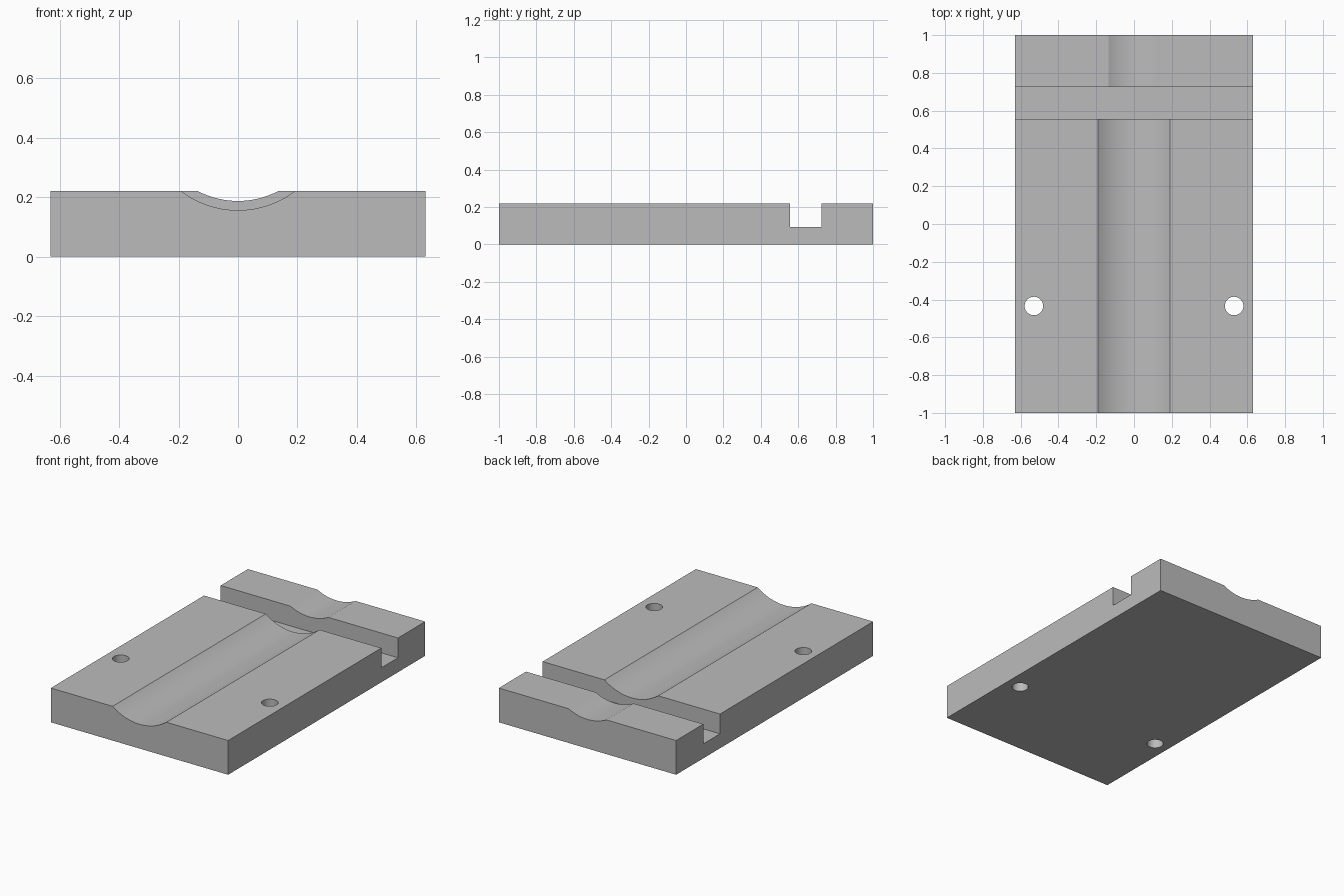
import bpy
import math

cube = bpy.data.objects.get("Cube")
if cube:
    bpy.data.objects.remove(cube, do_unlink=True)

HALF_W, HEIGHT = 0.63, 0.22
SLOT_FRONT, SLOT_BACK, SLOT_FLOOR = 0.555, 0.724, 0.093

grey = bpy.data.materials.new("plain grey")
grey.use_nodes = True
grey.diffuse_color = (0.5, 0.5, 0.5, 1)
grey.node_tree.nodes["Principled BSDF"].inputs["Base Color"].default_value = (0.5, 0.5, 0.5, 1)


def finish(obj, name):
    obj.name = name
    obj.data.materials.clear()
    obj.data.materials.append(grey)
    return obj


def box(name, x, y0, y1, z0, z1):
    bpy.ops.mesh.primitive_cube_add(size=1, location=(0, (y0 + y1) / 2, (z0 + z1) / 2))
    obj = bpy.context.object
    obj.scale = (2 * x, y1 - y0, z1 - z0)
    bpy.ops.object.transform_apply(location=True, rotation=False, scale=True)
    return finish(obj, name)


def cylinder(name, radius, depth, location, along_y=False, sides=48):
    bpy.ops.mesh.primitive_cylinder_add(
        vertices=sides, radius=radius, depth=depth, location=location,
        rotation=(math.pi / 2 if along_y else 0, 0, 0))
    return finish(bpy.context.object, name)


def groove(name, half_width, depth, y0, y1):
    # circular channel of the given width and depth, cut in the top face
    radius = (half_width ** 2 + depth ** 2) / (2 * depth)
    return cylinder(name, radius, y1 - y0,
                    (0, (y0 + y1) / 2, HEIGHT - depth + radius), True, 192)


def cut(obj, cutter):
    mod = obj.modifiers.new("cut", 'BOOLEAN')
    mod.operation = 'DIFFERENCE'
    mod.solver = 'EXACT'
    mod.object = cutter
    bpy.context.view_layer.objects.active = obj
    bpy.ops.object.modifier_apply(modifier=mod.name)
    bpy.data.objects.remove(cutter, do_unlink=True)


# Base block with a cross slot, two channel widths and two through holes
block = box("grooved_base_block", HALF_W, -1, 1, 0, HEIGHT)
cut(block, box("slot_cutter", HALF_W + 0.1, SLOT_FRONT, SLOT_BACK, SLOT_FLOOR, 0.5))
middle = (SLOT_FRONT + SLOT_BACK) / 2
cut(block, groove("wide_channel_cutter", 0.191, 0.064, -1.1, middle))
cut(block, groove("narrow_channel_cutter", 0.135, 0.033, middle, 1.1))
for side in (-1, 1):
    cut(block, cylinder("hole_cutter", 0.049, 1, (side * 0.53, -0.434, 0.1)))

# Smooth channels and holes, sharp block edges
bpy.ops.object.select_all(action='DESELECT')
block.select_set(True)
bpy.context.view_layer.objects.active = block
bpy.ops.object.shade_smooth_by_angle(angle=math.radians(20))
